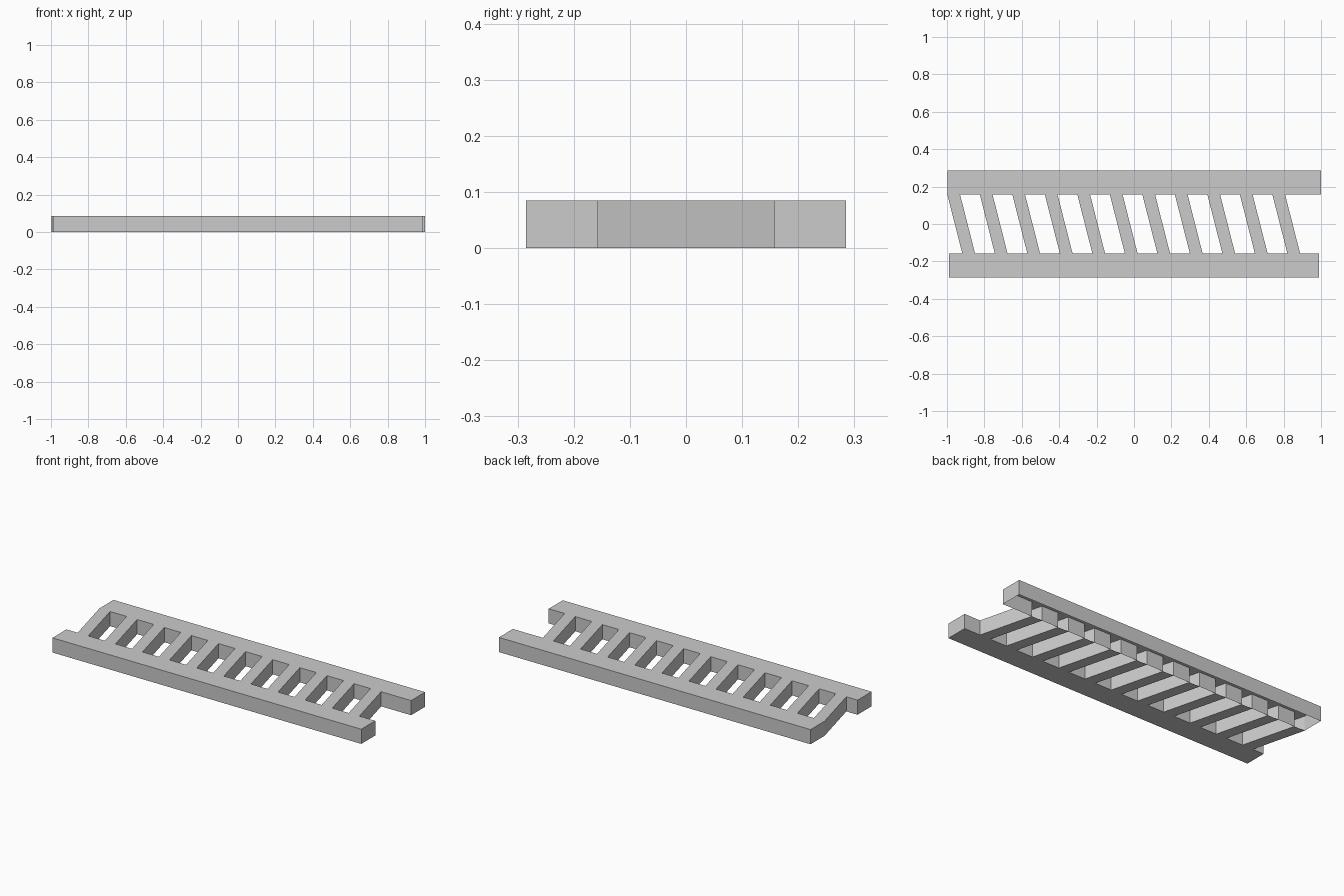
import bpy, bmesh

if "Cube" in bpy.data.objects:
    bpy.data.objects.remove(bpy.data.objects["Cube"])

H = 0.085                    # thickness
Y_IN, Y_OUT = 0.157, 0.285   # inner and outer rail edges
COUNT, PITCH, WIDTH = 11, 0.1738, 0.068
LEAN = 0.08                  # sideways shift of a rung from back to front
X0 = -0.998                  # left edge of first rung at the back rail


def prism(name, outline, open_sides=(), bottom=True, top=True):
    """Extrude a counter-clockwise outline from z=0 to H, leaving some sides open."""
    bm = bmesh.new()
    lo = [bm.verts.new((x, y, 0)) for x, y in outline]
    hi = [bm.verts.new((x, y, H)) for x, y in outline]
    n = len(outline)
    if bottom:
        bm.faces.new(lo[::-1])
    if top:
        bm.faces.new(hi)
    for i in range(n):
        if i not in open_sides:
            j = (i + 1) % n
            bm.faces.new((lo[i], lo[j], hi[j], hi[i]))
    mesh = bpy.data.meshes.new(name)
    bm.to_mesh(mesh)
    bm.free()
    obj = bpy.data.objects.new(name, mesh)
    bpy.context.collection.objects.link(obj)
    return obj


# Front rail: closed bar
prism("front_rail", [(-0.99, -Y_OUT), (0.99, -Y_OUT), (0.99, -Y_IN), (-0.99, -Y_IN)])

# Back rail: hollow underneath, inner wall open where the rungs join
inner = []
for k in range(COUNT):
    x = X0 + k * PITCH
    inner += [(x, Y_IN), (x + WIDTH, Y_IN)]
prism("back_rail", inner + [(1.0, Y_IN), (1.0, Y_OUT), (X0, Y_OUT)],
      open_sides=range(0, 2 * COUNT, 2), bottom=False)

# Slanted rungs: tubes with open ends
for k in range(COUNT):
    x = X0 + k * PITCH
    prism(f"rung_{k + 1}",
          [(x + LEAN, -Y_IN), (x + LEAN + WIDTH, -Y_IN), (x + WIDTH, Y_IN), (x, Y_IN)],
          open_sides=(0, 2))
